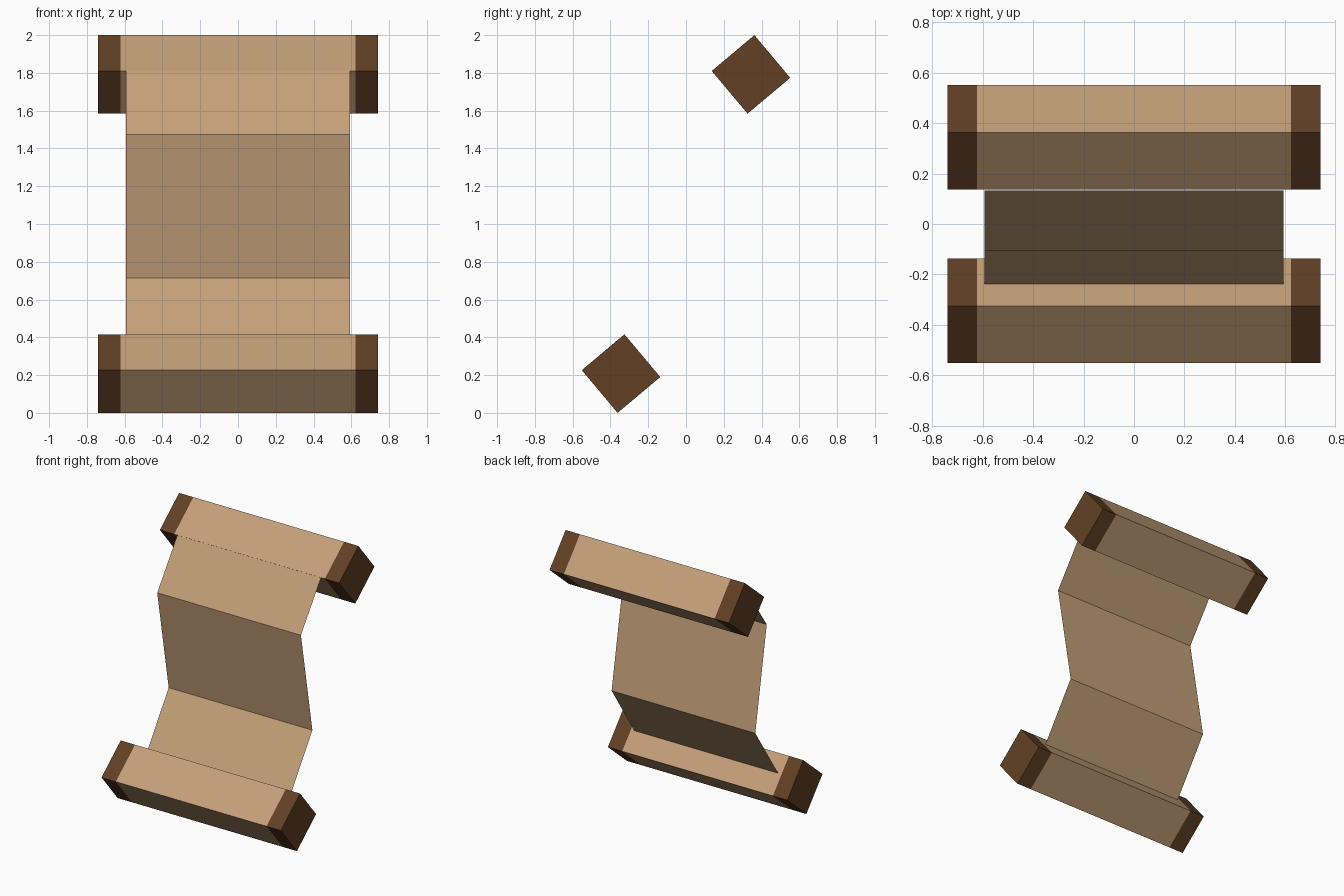
import bpy, bmesh, math
from mathutils import Matrix, Vector

if "Cube" in bpy.data.objects:
    bpy.data.objects.remove(bpy.data.objects["Cube"])


def material(name, rgb):
    m = bpy.data.materials.new(name)
    m.diffuse_color = (*rgb, 1)
    m.use_nodes = True
    m.node_tree.nodes["Principled BSDF"].inputs["Base Color"].default_value = m.diffuse_color
    return m


TAN = material("parchment tan", (0.55, 0.35, 0.19))
BROWN = material("dark brown", (0.122, 0.051, 0.0185))


def finish(bm, name, mats):
    mesh = bpy.data.meshes.new(name)
    bm.to_mesh(mesh)
    bm.free()
    for m in mats:
        mesh.materials.append(m)
    ob = bpy.data.objects.new(name, mesh)
    bpy.context.collection.objects.link(ob)


# Square roller bar, tilted about x, with dark bands at both ends
def roller(name, y, z, length=1.48, side=0.295, band=0.622):
    bm = bmesh.new()
    bmesh.ops.create_cube(bm, size=1, matrix=Matrix.Diagonal((length, side, side, 1)))
    for x in (-band, band):
        bmesh.ops.bisect_plane(bm, geom=bm.verts[:] + bm.edges[:] + bm.faces[:],
                               plane_co=Vector((x, 0, 0)), plane_no=Vector((1, 0, 0)))
    for f in bm.faces:
        f.material_index = int(abs(f.calc_center_median().x) > band)
    bm.transform(Matrix.Translation((0, y, z)) @ Matrix.Rotation(math.radians(40), 4, 'X'))
    finish(bm, name, (TAN, BROWN))


roller("upper_roller", 0.344, 1.792)
roller("lower_roller", -0.344, 0.208)

# Thin folded sheet between the rollers, swept across x from a side profile
profile = [(-0.247, 0.30), (0.03, 0.713), (-0.105, 1.473), (0.132, 1.812)]
bm = bmesh.new()
rows = [[bm.verts.new((x, y, z)) for x in (-0.593, 0.593)] for y, z in profile]
for a, b in zip(rows, rows[1:]):
    bm.faces.new((a[0], a[1], b[1], b[0]))
finish(bm, "folded_sheet", (TAN,))
